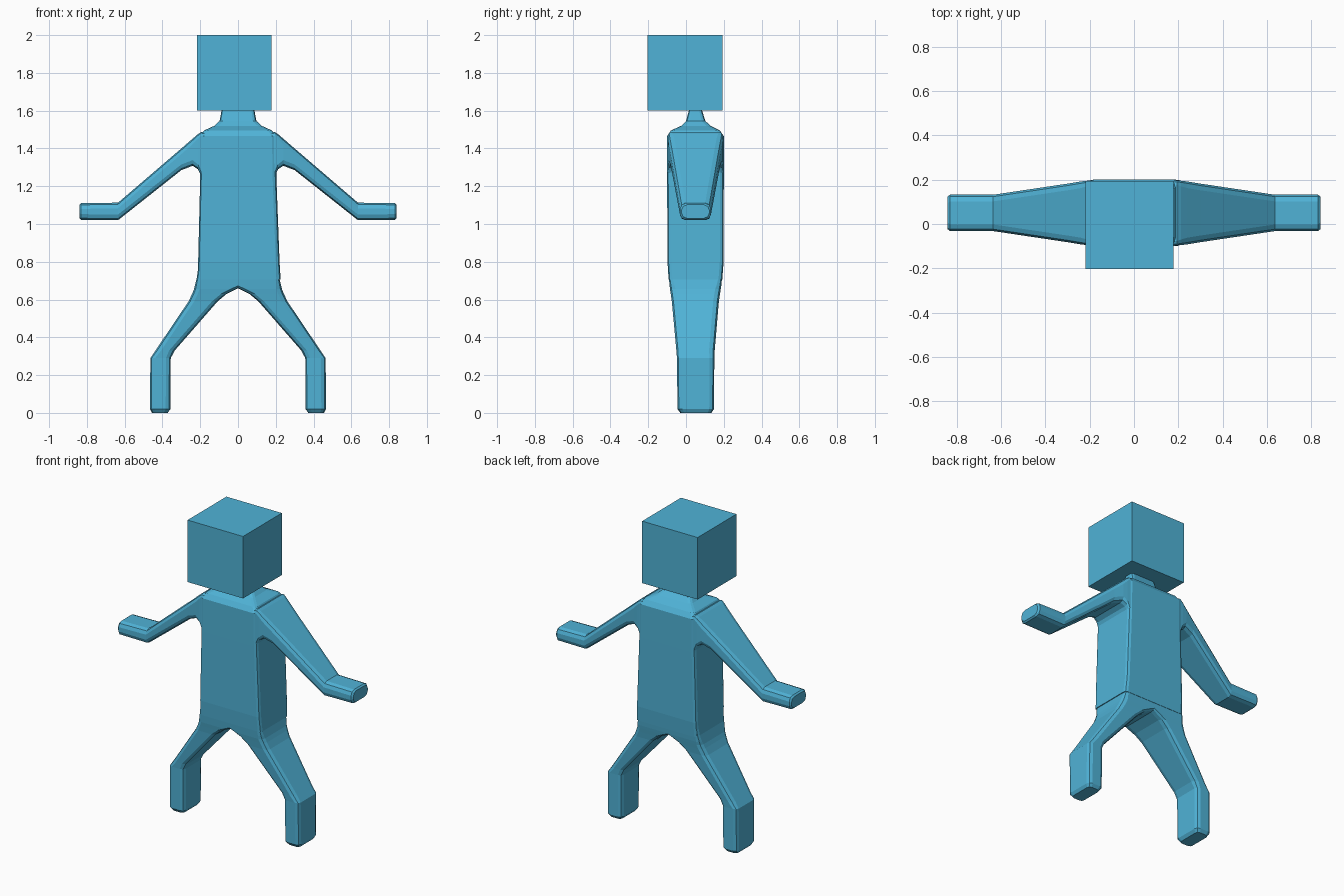
import bpy, bmesh, math

blue = bpy.data.materials.new("sky blue")
blue.diffuse_color = (0.08, 0.45, 0.68, 1)


def rounded_rect(a0, a1, b0, b1, r):
    """Rectangle outline with three points per corner."""
    r = min(r, (a1 - a0) * 0.49, (b1 - b0) * 0.49)
    corners = [(a1 - r, b1 - r), (a0 + r, b1 - r), (a0 + r, b0 + r), (a1 - r, b0 + r)]
    pts = []
    for i, (a, b) in enumerate(corners):
        for k in range(3):
            t = math.pi / 2 * (i + k / 2)
            pts.append((a + r * math.cos(t), b + r * math.sin(t)))
    return pts


def loft(name, sections, axis="z", sign=1):
    """Sections: (position, a0, a1, b0, b1, radius); a,b = x,y or y,z."""
    bm = bmesh.new()
    rings = []
    for p, a0, a1, b0, b1, r in sections:
        ring = []
        for a, b in rounded_rect(a0, a1, b0, b1, r):
            x, y, z = (a, b, p) if axis == "z" else (p, a, b)
            ring.append(bm.verts.new((x * sign, y, z)))
        rings.append(ring)
    for lo, hi in zip(rings, rings[1:]):
        n = len(lo)
        for i in range(n):
            j = (i + 1) % n
            bm.faces.new((lo[i], lo[j], hi[j], hi[i]))
    bm.faces.new(rings[0])
    bm.faces.new(rings[-1])
    bmesh.ops.recalc_face_normals(bm, faces=bm.faces)
    me = bpy.data.meshes.new(name)
    bm.to_mesh(me)
    bm.free()
    me.materials.append(blue)
    ob = bpy.data.objects.new(name, me)
    bpy.context.collection.objects.link(ob)
    return ob


# torso, shoulders and neck
body = loft("body", [
    (0.705, -0.214, 0.226, -0.092, 0.192, 0.02),
    (0.80, -0.211, 0.220, -0.098, 0.199, 0.02),
    (1.25, -0.200, 0.203, -0.100, 0.200, 0.02),
    (1.465, -0.200, 0.200, -0.100, 0.200, 0.02),
    (1.495, -0.180, 0.180, -0.080, 0.180, 0.02),
    (1.52, -0.125, 0.125, -0.025, 0.130, 0.02),
    (1.545, -0.098, 0.098, 0.000, 0.103, 0.02),
    (1.61, -0.085, 0.085, 0.018, 0.082, 0.015)])

arm = [
    (0.10, -0.093, 0.193, 1.22, 1.475, 0.02),
    (0.195, -0.096, 0.196, 1.255, 1.487, 0.02),
    (0.212, -0.095, 0.195, 1.290, 1.476, 0.025),
    (0.24, -0.092, 0.192, 1.308, 1.452, 0.03),
    (0.30, -0.082, 0.182, 1.285, 1.400, 0.03),
    (0.635, -0.032, 0.132, 1.020, 1.113, 0.03),
    (0.83, -0.032, 0.132, 1.022, 1.110, 0.03),
    (0.84, -0.024, 0.124, 1.030, 1.102, 0.03)]

leg = [
    (0.00, 0.372, 0.455, -0.030, 0.135, 0.02),
    (0.02, 0.358, 0.466, -0.045, 0.148, 0.025),
    (0.29, 0.356, 0.464, -0.048, 0.150, 0.025),
    (0.33, 0.335, 0.437, -0.051, 0.152, 0.03),
    (0.59, 0.108, 0.262, -0.075, 0.174, 0.03),
    (0.63, 0.060, 0.243, -0.081, 0.180, 0.03),
    (0.655, 0.010, 0.233, -0.085, 0.184, 0.03),
    (0.675, -0.030, 0.228, -0.087, 0.187, 0.025),
    (0.715, -0.050, 0.218, -0.091, 0.191, 0.02),
    (0.79, -0.050, 0.208, -0.096, 0.196, 0.02)]

# limbs on both sides, fused into the body
limbs = []
for s in (1, -1):
    limbs.append(loft("arm", arm, "x", s))
    limbs.append(loft("leg", leg, "z", s))
for limb in limbs:
    mod = body.modifiers.new("fuse", "BOOLEAN")
    mod.operation = "UNION"
    mod.solver = "EXACT"
    mod.object = limb
bpy.context.view_layer.update()
deps = bpy.context.evaluated_depsgraph_get()
fused = bpy.data.meshes.new_from_object(body.evaluated_get(deps))
body.modifiers.clear()
body.data = fused
for limb in limbs:
    bpy.data.objects.remove(limb)

# cube head
bpy.ops.mesh.primitive_cube_add(size=1, location=(-0.02, -0.005, 1.8))
head = bpy.context.object
head.name = "head"
head.scale = (0.396, 0.396, 0.4)
head.data.materials.append(blue)
